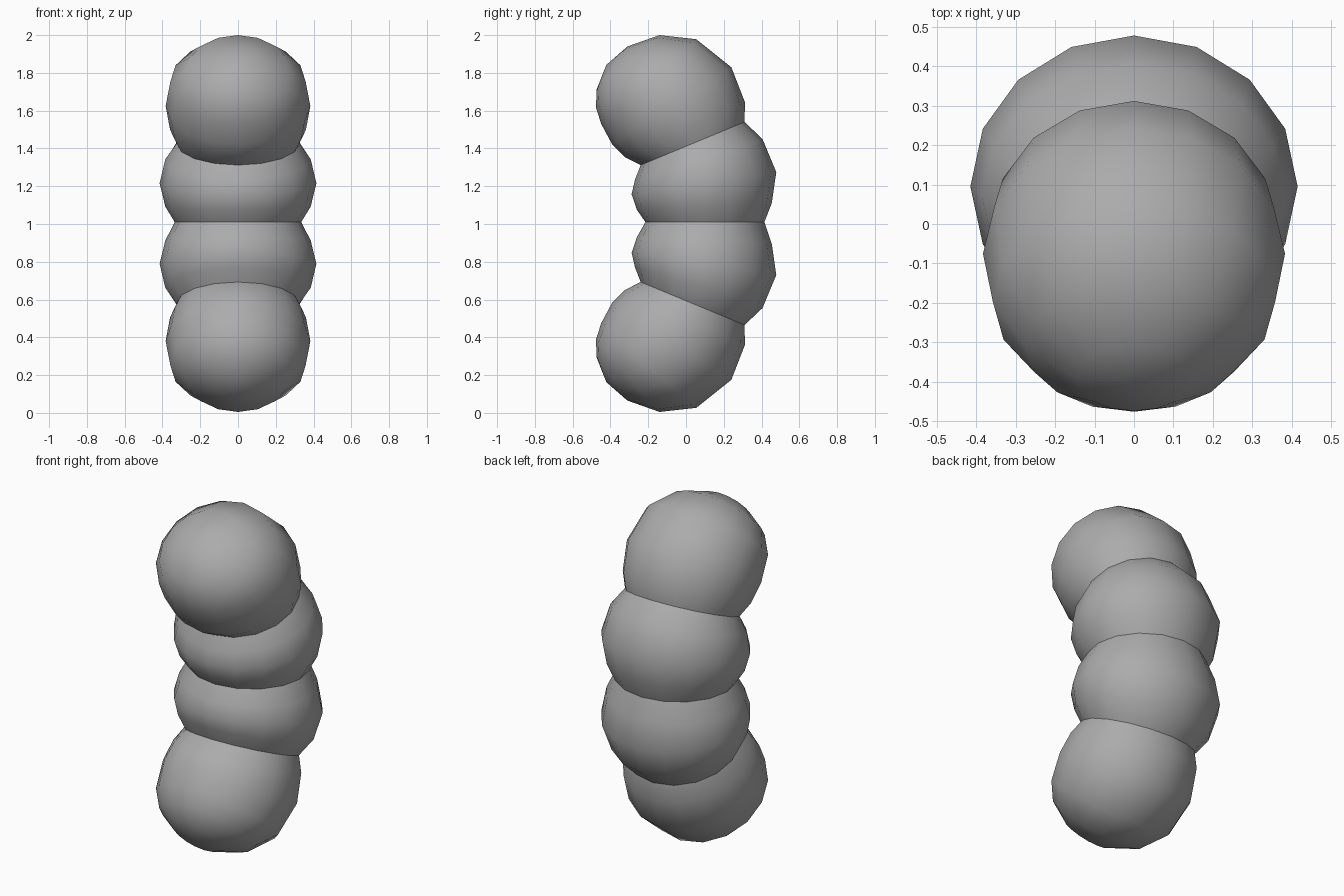
import bpy, bmesh, math

if "Cube" in bpy.data.objects:
    bpy.data.objects.remove(bpy.data.objects["Cube"])

SIDES = 16
MID = 1.0025

# Upper half, from the middle crease to the pole: each ring is
# (inner y, inner z, outer y, outer z, half width in x)
upper = [
    (-0.26, 1.075, 0.454, 1.11, 0.385),
    (-0.288, 1.157, 0.478, 1.275, 0.415),
    (-0.27, 1.235, 0.405, 1.45, 0.385),
    (-0.24, 1.312, 0.31, 1.54, 0.325),   # crease below the end ball
    (-0.325, 1.355, 0.312, 1.645, 0.36),
    (-0.39, 1.42, 0.24, 1.83, 0.383),
    (-0.449, 1.53, 0.055, 1.978, 0.358),
    (-0.476, 1.615, -0.14, 2.0, 0.275),
    (-0.474, 1.71, -0.31, 1.94, 0.147),
]
middle = [(-0.215, 1.01, 0.415, 1.01, 0.335)]
lower = [(a, 2 * MID - b, c, 2 * MID - d, w) for a, b, c, d, w in reversed(upper)]
pole = (-0.422, 1.842)
creases = (5, 9, 13)   # rings where two balls meet


def add_ring(bm, yi, zi, yo, zo, w):
    verts = []
    for i in range(SIDES):
        a = 2 * math.pi * i / SIDES
        t = (1 + math.sin(a)) / 2
        verts.append(bm.verts.new((w * math.cos(a), yi + (yo - yi) * t, zi + (zo - zi) * t)))
    return verts


# Bent chain of four balls as one lofted skin
bm = bmesh.new()
rings = [add_ring(bm, *r) for r in lower + middle + upper]
for r0, r1 in zip(rings, rings[1:]):
    for i in range(SIDES):
        j = (i + 1) % SIDES
        bm.faces.new((r0[i], r0[j], r1[j], r1[i]))

# Close both ends with a fan
bottom = bm.verts.new((0, pole[0], 2 * MID - pole[1]))
top = bm.verts.new((0, pole[0], pole[1]))
for i in range(SIDES):
    j = (i + 1) % SIDES
    bm.faces.new((bottom, rings[0][j], rings[0][i]))
    bm.faces.new((top, rings[-1][i], rings[-1][j]))
bmesh.ops.recalc_face_normals(bm, faces=bm.faces[:])

# Smooth balls, sharp creases
for f in bm.faces:
    f.smooth = True
for k in creases:
    for i in range(SIDES):
        bm.edges.get((rings[k][i], rings[k][(i + 1) % SIDES])).smooth = False

mesh = bpy.data.meshes.new("segmented_body")
bm.to_mesh(mesh)
bm.free()
body = bpy.data.objects.new("segmented_body", mesh)
bpy.context.collection.objects.link(body)

# Dark grey surface
grey = bpy.data.materials.new("dark_grey")
grey.diffuse_color = (0.41, 0.41, 0.41, 1)
grey.use_nodes = True
grey.node_tree.nodes["Principled BSDF"].inputs["Base Color"].default_value = grey.diffuse_color
mesh.materials.append(grey)
